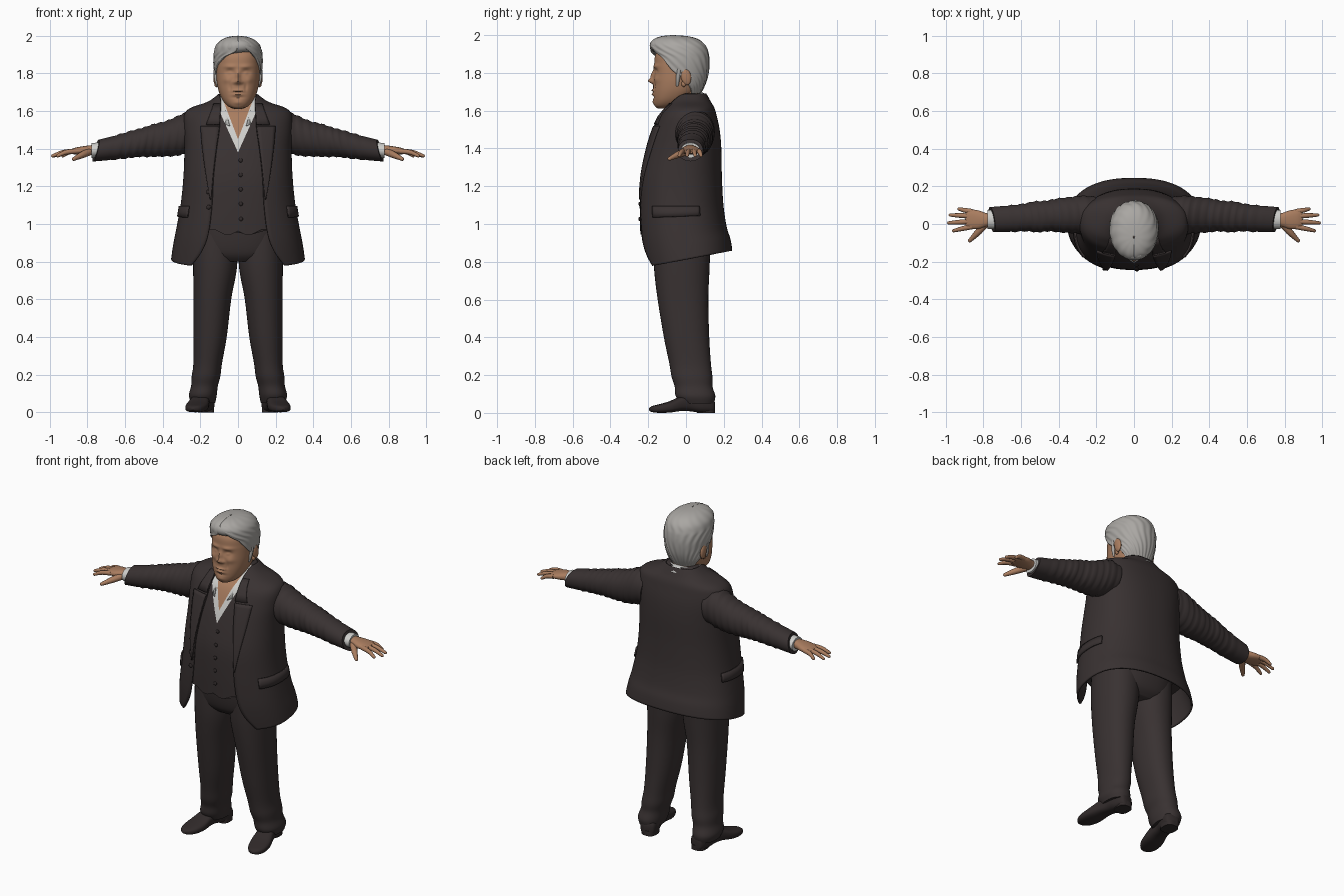
import bpy, bmesh
from math import sin, cos, asin, pi, exp, radians
from mathutils import Vector, Matrix

old = bpy.data.objects.get("Cube")
if old:
    bpy.data.objects.remove(old, do_unlink=True)


def material(name, rgb):
    m = bpy.data.materials.new(name)
    m.use_nodes = True
    m.diffuse_color = (*rgb, 1)
    bsdf = m.node_tree.nodes["Principled BSDF"]
    bsdf.inputs["Base Color"].default_value = (*rgb, 1)
    bsdf.inputs["Roughness"].default_value = 0.8
    return m


SUIT = material("dark suit", (0.040, 0.031, 0.031))
SHOE = material("dark leather", (0.030, 0.023, 0.023))
SHIRT = material("white shirt", (0.62, 0.62, 0.60))
SKIN = material("skin", (0.40, 0.205, 0.115))
HAIR = material("grey hair", (0.40, 0.385, 0.365))


def spow(v, e):
    return abs(v) ** e * (1 if v >= 0 else -1)


def smooth(table, k=5):
    """Catmull-Rom resampling of table rows."""
    out, n = [], len(table)
    for i in range(n - 1):
        p = [table[max(0, min(n - 1, i + d))] for d in (-1, 0, 1, 2)]
        for s in range(k):
            t = s / k
            out.append([b + .5 * t * (c - a + t * (2*a - 5*b + 4*c - d + t * (3*(b - c) + d - a)))
                        for a, b, c, d in zip(*p)])
    return out + [list(table[-1])]


def finish(ob, mat, mirror=False, thick=0):
    ob.data.materials.append(mat)
    ob.data.polygons.foreach_set("use_smooth", [True] * len(ob.data.polygons))
    ob.data.set_sharp_from_angle(angle=radians(55))
    if thick:
        m = ob.modifiers.new("Thickness", 'SOLIDIFY')
        m.thickness, m.offset = thick, -1
    if mirror:
        ob.modifiers.new("Mirror", 'MIRROR').use_mirror_merge = False
    return ob


def skin_grid(name, rows, mat, closed=True, mirror=False, thick=0):
    """Bridge rows of points; closed rows also get end caps."""
    bm = bmesh.new()
    vs = [[bm.verts.new(p) for p in row] for row in rows]
    n = len(rows[0])
    for a, b in zip(vs, vs[1:]):
        for j in range(n if closed else n - 1):
            k = (j + 1) % n
            bm.faces.new((a[j], a[k], b[k], b[j]))
    if closed:
        bm.faces.new(vs[0][::-1])
        bm.faces.new(vs[-1])
        bmesh.ops.recalc_face_normals(bm, faces=bm.faces)
    me = bpy.data.meshes.new(name)
    bm.to_mesh(me)
    bm.free()
    ob = bpy.data.objects.new(name, me)
    bpy.context.collection.objects.link(ob)
    return finish(ob, mat, mirror, thick)


def ring(c, u, v, e=1, n=40, t0=0, t1=None):
    """Superellipse starting at -v and passing u; an arc if t1 is given."""
    c, u, v = Vector(c), Vector(u), Vector(v)
    ts = [2*pi*j/n for j in range(n)] if t1 is None else [t0 + (t1 - t0)*j/n for j in range(n + 1)]
    return [c + u * spow(sin(t), e) - v * spow(cos(t), e) for t in ts]


def tube(name, pts, mat, mirror=True, n=12, flat=1):
    """Round-ended tube through (x, y, z, radius) points."""
    pts = smooth(pts, 4)
    rows = []
    for i, p in enumerate(pts):
        d = Vector(pts[min(i + 1, len(pts) - 1)][:3]) - Vector(pts[max(i - 1, 0)][:3])
        d.normalize()
        u = d.cross(Vector((0, 0, 1)) if abs(d.z) < .8 else Vector((0, 1, 0))).normalized()
        v = u.cross(d)
        c, r = Vector(p[:3]), p[3]
        rows.append(ring(c, u * r, v * r * flat, n=n))
        if i == len(pts) - 1:
            rows += [ring(c + d*r*s, u*r*w, v*r*w*flat, n=n) for s, w in ((.5, .85), (.85, .5), (1, .1))]
    return skin_grid(name, rows, mat, mirror=mirror)


def blob(name, loc, scale, mat, mirror=False, rot=0):
    bpy.ops.mesh.primitive_uv_sphere_add(segments=20, ring_count=12, radius=1)
    ob = bpy.context.object
    ob.name = name
    ob.data.transform(Matrix.Translation(loc) @ Matrix.Rotation(rot, 4, 'X') @ Matrix.Diagonal((*scale, 1)))
    return finish(ob, mat, mirror)


# Torso shape: height, half width, front, back, front edge of the jacket
E = .85
TORSO = smooth([(.78, .355, -.23, .245, .25), (.86, .345, -.245, .235, .195), (.95, .33, -.255, .215, .16),
                (1.1, .305, -.258, .198, .14), (1.25, .29, -.25, .19, .132), (1.4, .285, -.215, .187, .115),
                (1.5, .29, -.18, .178, .1), (1.575, .287, -.145, .162, .095), (1.615, .255, -.11, .15, .092),
                (1.65, .16, -.085, .13, .092), (1.69, .104, -.06, .108, .1)])


def torso_row(z):
    for a, b in zip(TORSO, TORSO[1:]):
        if a[0] <= z <= b[0]:
            t = (z - a[0]) / (b[0] - a[0])
            return [p + (q - p) * t for p, q in zip(a, b)]


def torso_point(row, th, off=0):
    z, a, yf, yb, _ = row
    y = (yf + yb)/2 - ((yb - yf)/2 + off) * spow(cos(th), E)
    return Vector(((a + off) * spow(sin(th), E), y, z + .19 * (y + .17) * max(0, min(1, (1.1 - z)/.3))))


def edge_angle(row, x):
    return asin(min(1, x / row[1]) ** (1 / E))


def torso_arc(row, t0, t1, n, off=0):
    return [torso_point(row, t0 + (t1 - t0)*j/n, off) for j in range(n + 1)]


# Jacket, open at the front
rows = []
for r in TORSO:
    t = edge_angle(r, r[4])
    rows.append(torso_arc(r, t, 2*pi - t, 72))
skin_grid("jacket", rows, SUIT, closed=False, thick=.01)

# Lapels, collar and pocket flaps lie on the jacket
lapel = smooth([(1.13, .139, .145), (1.25, .131, .165), (1.4, .113, .185), (1.52, .097, .195)], 4)
collar = [(1.53, .095, .165), (1.57, .094, .15), (1.61, .09, .135), (1.64, .09, .125)]
for name, table in (("lapel", lapel), ("jacket_collar", collar)):
    rows = []
    for z, x0, x1 in table:
        r = torso_row(z)
        rows.append(torso_arc(r, edge_angle(r, x0), edge_angle(r, x1), 5, .008))
    skin_grid(name, rows, SUIT, closed=False, mirror=True, thick=.009)
skin_grid("pocket_flap", [torso_arc(torso_row(z), .95, 1.95, 16, .009) for z in (1.035, 1.06, 1.095)],
          SUIT, closed=False, mirror=True, thick=.009)

# Waistcoat, with shirt and skin cut in as V shapes at the neck
rows = [torso_arc(r, 0, 2*pi, 72, -.014)[:-1] for r in TORSO if r[0] > .955]
vest = skin_grid("waistcoat", rows, SUIT)
vest.data.materials.append(SHIRT)
vest.data.materials.append(SKIN)
bm = bmesh.new()
bm.from_mesh(vest.data)
for v in bm.verts:
    if v.co.z < 1.0 and v.co.y < 0:
        v.co.z -= .035 * max(0, 1 - abs(abs(v.co.x) - .055) / .07)
for base, slope, index in ((1.38, .45, 1), (1.45, .38, 2)):
    for side in (1, -1):
        bmesh.ops.bisect_plane(bm, geom=bm.verts[:] + bm.edges[:] + bm.faces[:],
                               plane_co=(0, 0, base), plane_no=(side, 0, -slope))
    for f in bm.faces:
        c = f.calc_center_median()
        if c.y < 0 and abs(c.x) < slope * (c.z - base):
            f.material_index = index
bm.to_mesh(vest.data)
bm.free()

# Buttons
for i in range(5):
    r = torso_row(1.03 + .077 * i)
    blob("waistcoat_button", torso_point(r, .03, -.012), (.011, .006, .011), SHOE)
for z in (1.09, 1.17):
    r = torso_row(z)
    blob("jacket_button", torso_point(r, -edge_angle(r, .155), .003), (.012, .007, .012), SHOE)

# Shirt collar
rows = [ring(c, (u, 0, 0), v, 1, 40, t, 2*pi - t) for c, u, v, t in (
    ((0, -.03, 1.59), .11, (0, .155, .075), .42),
    ((0, -.015, 1.635), .104, (0, .125, .045), .72),
    ((0, -.005, 1.668), .092, (0, .092, .03), .9))]
skin_grid("shirt_collar", rows, SHIRT, closed=False, thick=.006)

# Trousers: hips and two legs
rows = [ring((0, y, z), (a, 0, 0), (0, b, 0), .85) for z, a, y, b in smooth(
    [(.8, .15, -.025, .115), (.84, .215, -.022, .15), (.92, .24, -.02, .17), (1.05, .25, -.02, .18)])]
skin_grid("trouser_hips", rows, SUIT)
LEG = smooth([(.05, .185, .06, .064, .088), (.09, .187, .05, .074, .105), (.14, .178, .04, .071, .1),
              (.19, .17, .032, .076, .108), (.26, .161, .022, .076, .11), (.4, .148, .003, .088, .12),
              (.6, .136, -.016, .1, .134), (.75, .123, -.022, .115, .146), (.86, .12, -.022, .118, .15),
              (.98, .12, -.02, .115, .15)])
skin_grid("trouser_leg", [ring((x, y, z), (a, 0, 0), (0, b, 0), .92) for z, x, y, a, b in LEG], SUIT, mirror=True)

# Shoes: length position, half width, top and underside heights
rows = []
for t, w, top, low in smooth([(0, .02, .06, .004), (.04, .042, .085, 0), (.2, .05, .1, 0), (.36, .045, .105, .008),
                              (.5, .05, .09, .01), (.68, .058, .062, .002), (.84, .052, .046, 0),
                              (.95, .034, .036, .004), (1, .008, .026, .012)]):
    rows.append(ring((.165 + .075*t, .15 - .345*t, (top + low)/2), (w, .2*w, 0), (0, 0, (top - low)/2), .7, 28))
skin_grid("shoe", rows, SHOE, mirror=True)
rows = [ring((.17, .105, z), (.043, 0, 0), (0, .048, 0), .7, 28) for z in (0, .03)]
skin_grid("shoe_heel", rows, SHOE, mirror=True)

# Sleeves, cuffs
SLEEVE = smooth([(.2, .045, 1.49, .1, .1), (.27, .047, 1.485, .103, .114), (.33, .047, 1.468, .096, .108),
                 (.4, .045, 1.452, .09, .094), (.46, .042, 1.444, .081, .088), (.52, .038, 1.434, .082, .078),
                 (.58, .034, 1.422, .073, .074), (.66, .028, 1.406, .07, .066), (.755, .024, 1.39, .066, .058)])
rows = []
for i, (x, y, z, a, b) in enumerate(SLEEVE):
    fold = .003 * sin(i * 1.9) * (i < 36)
    rows.append(ring((x, y, z), (.01, a + fold, 0), (-.015, 0, b + fold), .95))
skin_grid("sleeve", rows, SUIT, mirror=True)
rows = [ring((x, .024, z), (0, r, 0), (0, 0, r * .8), 1) for x, z, r in ((.74, 1.393, .05), (.778, 1.39, .05))]
skin_grid("shirt_cuff", rows, SHIRT, mirror=True)

# Hands
rows = [ring((x, y, z), (0, a, 0), (0, 0, b), .85, 24) for x, y, z, a, b in smooth(
    [(.75, .022, 1.393, .032, .026), (.785, .022, 1.393, .036, .025), (.83, .023, 1.39, .05, .022),
     (.87, .026, 1.387, .051, .017), (.895, .027, 1.384, .045, .01)])]
skin_grid("palm", rows, SKIN, mirror=True)
for name, y, tip_x, tip_y in (("index", -.014, .958, -.036), ("middle", .014, .984, .006),
                              ("ring", .042, .976, .048), ("little", .066, .93, .08)):
    tube(name + "_finger", [(.86, y, 1.387, .014), ((.87 + tip_x)/2, (y + tip_y)/2, 1.381, .0125),
                            (tip_x, tip_y, 1.362, .0085)], SKIN)
tube("thumb", [(.79, 0, 1.383, .02), (.825, -.04, 1.368, .018), (.85, -.066, 1.356, .014),
               (.872, -.088, 1.345, .01)], SKIN)

# Neck and head; the face is shaped by soft bumps (x, z, width, height, push)
rows = [ring((0, y, z), (a, 0, 0), (0, b, 0)) for z, y, a, b in
        smooth([(1.5, -.03, .078, .09), (1.6, -.01, .08, .088), (1.68, 0, .08, .08), (1.76, .01, .085, .08)])]
skin_grid("neck", rows, SKIN)
HEAD = smooth([(1.612, .02, -.15, -.08), (1.625, .052, -.165, -.04), (1.655, .08, -.172, .01),
               (1.7, .101, -.174, .06), (1.75, .112, -.172, .085), (1.8, .115, -.17, .095),
               (1.85, .115, -.168, .1), (1.9, .11, -.16, .095), (1.95, .08, -.12, .07), (1.975, .03, -.07, .02)], 8)
BUMPS = [(0, 1.757, .015, .013, -.026), (0, 1.785, .011, .025, -.016), (.02, 1.752, .009, .008, -.008),
         (.043, 1.806, .022, .014, .013), (.043, 1.803, .013, .008, -.009), (.042, 1.836, .03, .009, -.007),
         (0, 1.706, .028, .006, -.01), (0, 1.698, .03, .003, .006), (0, 1.688, .024, .006, -.009),
         (0, 1.672, .03, .005, .005), (0, 1.645, .025, .013, -.006), (.042, 1.728, .007, .02, .005),
         (.06, 1.765, .02, .016, -.006)]
rows = []
for z, a, yf, yb in HEAD:
    row = ring((0, (yf + yb)/2, z), (a, 0, 0), (0, (yb - yf)/2, 0), .88, 128)
    for p in row:
        if p.y < -.06:
            p.y += sum(k * exp(-((abs(p.x) - x)/w)**2 - ((z - h)/s)**2) for x, h, w, s, k in BUMPS)
    rows.append(row)
skin_grid("head", rows, SKIN)
blob("ear", (.119, 0, 1.78), (.012, .027, .045), SKIN, True, .2)
blob("ear_lobe", (.115, -.012, 1.742), (.01, .013, .016), SKIN, True)

# Hair: height, half width, front, back, hairline angle on the left and on the right
rows = []
for z, a, yf, yb, tl, tr in smooth(
        [(1.69, .084, -.1, .078, 2.0, 2.0), (1.73, .108, -.12, .098, 1.85, 1.85), (1.77, .12, -.15, .113, 1.6, 1.6),
         (1.81, .126, -.165, .121, 1.25, 1.25), (1.85, .13, -.175, .124, 1.05, 1.0), (1.885, .13, -.18, .122, .85, .6),
         (1.915, .127, -.187, .116, .5, .1), (1.95, .116, -.19, .1, .15, 0), (1.978, .088, -.17, .065, 0, 0),
         (1.994, .05, -.13, .01, 0, 0), (2.0, .003, -.075, -.065, 0, 0)]):
    row = ring((0, (yf + yb)/2, z), (a, 0, 0), (0, (yb - yf)/2, 0), .95, 96, tl, 2*pi - tr)
    mid = Vector((0, -.03, z))
    rows.append([mid + (p - mid) * (1 + .012 * sin(j * .9 + z * 45)) for j, p in enumerate(row)])
skin_grid("hair", rows, HAIR, closed=False, thick=.014)
tube("hair_quiff", [(.075, -.125, 1.935, .022), (.03, -.155, 1.945, .032), (-.03, -.152, 1.94, .034),
                    (-.085, -.11, 1.92, .026)], HAIR, mirror=False, n=20)
tube("sideburn", [(.117, -.035, 1.82, .014), (.114, -.043, 1.77, .012), (.108, -.046, 1.735, .008)], HAIR, flat=.9)
